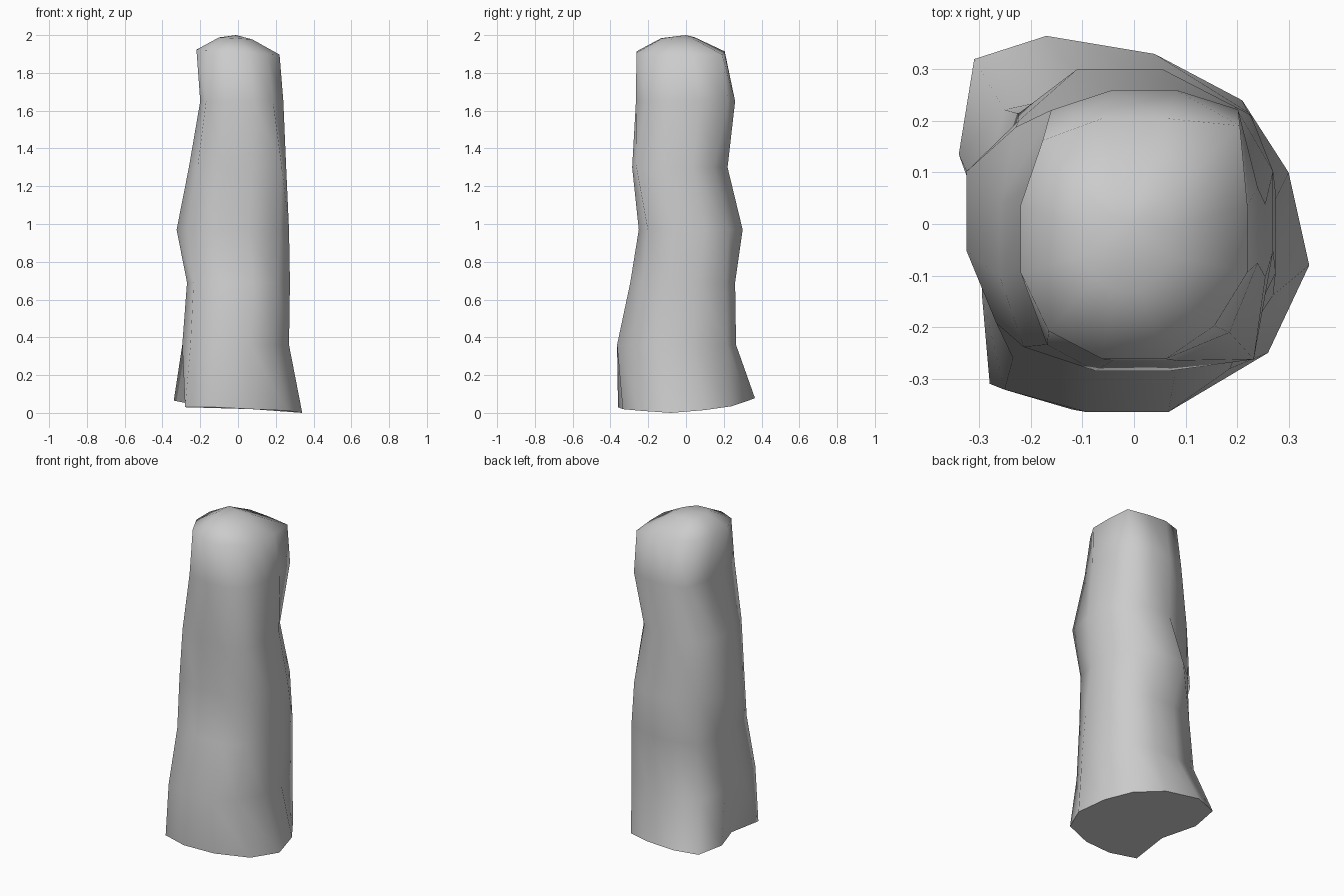
import bpy, bmesh

if "Cube" in bpy.data.objects:
    bpy.data.objects.remove(bpy.data.objects["Cube"])

R2 = 2 ** 0.5

# Flared foot outline, with a notch on the left side
FOOT = [(-.31, .32, .07), (-.17, .365, .078), (.04, .33, .065), (.21, .24, .035),
        (.30, .10, .015), (.34, -.08, .0), (.26, -.25, .012), (.07, -.335, .02),
        (-.12, -.36, .03), (-.28, -.31, .03), (-.265, -.07, .05), (-.34, .135, .065)]

# Trunk sections: z, x min, x max, y min, y max,
# then diagonal reach of the back-left, back-right, front-right, front-left corners
SECTIONS = [
    (.36, -.295, .27, -.365, .265, .335, .31, .33, .405),
    (.69, -.27, .275, -.295, .26, .31, .31, .31, .35),
    (.97, -.325, .27, -.25, .30, .30, .30, .30, .325),
    (1.30, -.26, .255, -.285, .22, .295, .235, .35, .32),
    (1.65, -.20, .24, -.265, .26, .27, .30, .28, .285),
    (1.91, -.22, .22, -.262, .205, .24, .28, .25, .264),
    (1.982, -.10, .075, -.13, .055, .10, .075, .105, .13),
]


def section(z, x0, x1, y0, y1, *diag):
    """Rounded rectangle: four corners with two points along each side."""
    pts = []
    boxes = [(x0, y1), (x1, y1), (x1, y0), (x0, y0)]
    for i, ((bx, by), d) in enumerate(zip(boxes, diag)):
        sx, sy = (-1, 1, 1, -1)[i], (1, 1, -1, -1)[i]
        cut = max(0, (sx * bx + sy * by - d * R2) / 2)
        nx, ny = boxes[(i + 1) % 4]
        pts.append((bx - sx * cut, by - sy * cut))
        for t in (.36, .64):
            pts.append((bx + (nx - bx) * t, by + (ny - by) * t))
    tilt = .06 if z > 1.8 else 0
    return [(x, y, z - tilt * x) for x, y in pts]


# Trunk body
bm = bmesh.new()
rings = [[bm.verts.new(p) for p in ring]
         for ring in [FOOT] + [section(*s) for s in SECTIONS]]
n = len(FOOT)
for low, high in zip(rings, rings[1:]):
    for i in range(n):
        j = (i + 1) % n
        bm.faces.new((low[i], low[j], high[j], high[i]))

# Domed top
tip = bm.verts.new((-.01, 0, 2.0))
for i in range(n):
    bm.faces.new((rings[-1][i], rings[-1][(i + 1) % n], tip))
for f in bm.faces:
    f.smooth = True

# Flat underside with a sharp rim
base = bm.faces.new(rings[0])
for e in base.edges:
    e.smooth = False
bmesh.ops.recalc_face_normals(bm, faces=bm.faces)

mesh = bpy.data.meshes.new("stump_post")
bm.to_mesh(mesh)
bm.free()
bpy.context.collection.objects.link(bpy.data.objects.new("stump_post", mesh))
